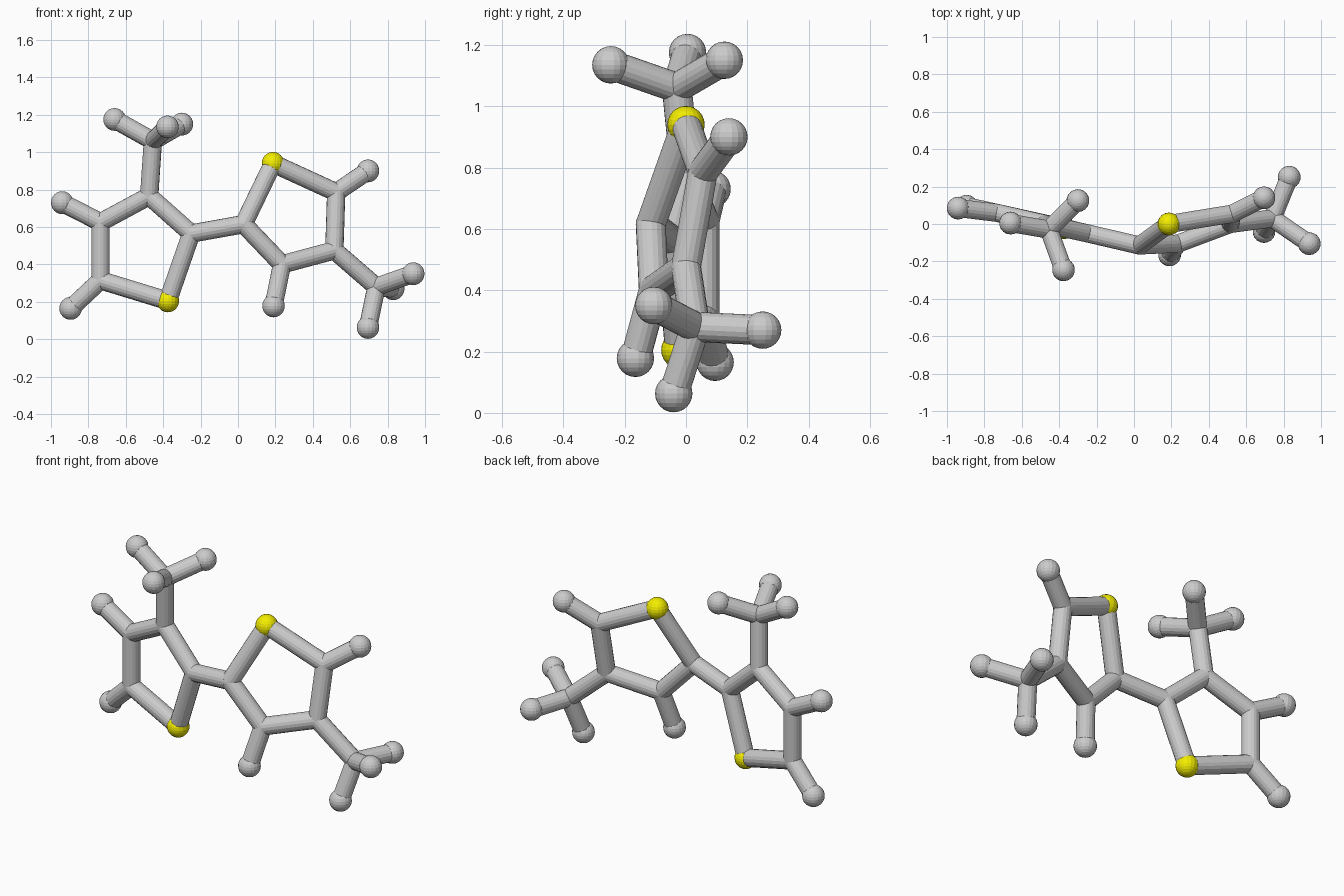
import bpy
from mathutils import Vector

if "Cube" in bpy.data.objects:
    bpy.data.objects.remove(bpy.data.objects["Cube"])

BALL, STICK, SIDES = 0.061, 0.049, 18

# Joint positions: c = corner joint, h = end ball, s = yellow ball
nodes = {
    "s1": (-0.375, -0.02, 0.205), "c2": (-0.25, -0.05, 0.565), "c3": (-0.475, 0.0, 0.765),
    "c4": (-0.735, 0.06, 0.625), "c5": (-0.735, 0.06, 0.315), "c6": (-0.455, -0.03, 1.06),
    "h4": (-0.94, 0.085, 0.73), "h5": (-0.895, 0.095, 0.165),
    "h6a": (-0.66, 0.005, 1.175), "h6b": (-0.377, -0.245, 1.135), "h6c": (-0.30, 0.125, 1.15),
    "s11": (0.187, 0.0, 0.94), "c12": (0.03, -0.115, 0.615), "c13": (0.235, -0.105, 0.40),
    "c14": (0.515, 0.0, 0.475), "c15": (0.525, 0.055, 0.785), "c16": (0.74, 0.03, 0.28),
    "h13": (0.19, -0.165, 0.178), "h15": (0.695, 0.14, 0.90),
    "h16a": (0.937, -0.105, 0.35), "h16b": (0.83, 0.25, 0.27), "h16c": (0.695, -0.04, 0.063),
}
links = """s1-c2 c2-c3 c3-c4 c4-c5 c5-s1 c3-c6 c4-h4 c5-h5 c6-h6a c6-h6b c6-h6c
c2-c12 s11-c12 c12-c13 c13-c14 c14-c15 c15-s11 c14-c16 c13-h13 c15-h15
c16-h16a c16-h16b c16-h16c""".split()

yellow = bpy.data.materials.new("yellow")
yellow.diffuse_color = (0.9, 0.85, 0.0, 1)
yellow.use_nodes = True
yellow.node_tree.nodes["Principled BSDF"].inputs["Base Color"].default_value = yellow.diffuse_color


def ball(name, pos, radius):
    bpy.ops.mesh.primitive_uv_sphere_add(segments=SIDES, ring_count=12, radius=radius, location=pos)
    bpy.context.object.name = name
    return bpy.context.object


def stick(name, a, b):
    a, b = Vector(a), Vector(b)
    bpy.ops.mesh.primitive_cylinder_add(vertices=SIDES, radius=STICK, depth=(b - a).length,
                                        location=(a + b) / 2)
    ob = bpy.context.object
    ob.name = name
    ob.rotation_euler = (b - a).to_track_quat('Z', 'Y').to_euler()


# Balls: yellow ring balls, grey end balls, flush fillers at the corners
for key, pos in nodes.items():
    if key[0] == "s":
        ball("yellow_ball", pos, BALL).data.materials.append(yellow)
    elif key[0] == "h":
        ball("end_ball", pos, BALL)
    else:
        ball("corner_joint", pos, STICK)

# Connecting sticks
for link in links:
    a, b = link.split("-")
    stick("stick", nodes[a], nodes[b])
